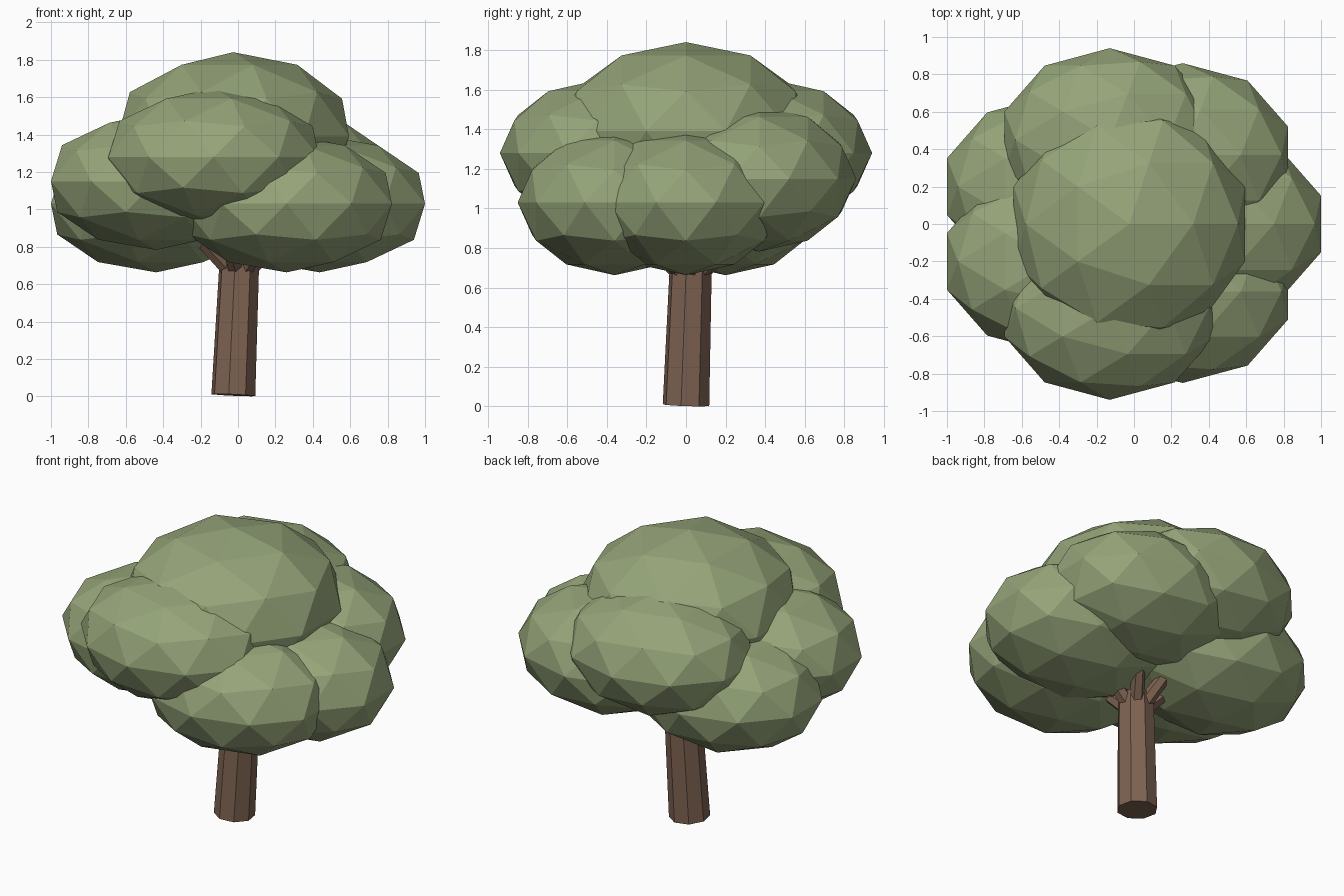
import bpy
import math
from mathutils import Vector

if "Cube" in bpy.data.objects:
    bpy.data.objects.remove(bpy.data.objects["Cube"])


def make_material(name, color):
    mat = bpy.data.materials.new(name)
    mat.diffuse_color = (*color, 1.0)
    mat.use_nodes = True
    mat.node_tree.nodes["Principled BSDF"].inputs["Base Color"].default_value = mat.diffuse_color
    return mat


leaf_green = make_material("leaf_green", (0.30, 0.37, 0.19))
bark_brown = make_material("bark_brown", (0.21, 0.125, 0.085))


def leaf_clump(name, center, radii):
    """Low-poly ellipsoid of leaves."""
    bpy.ops.mesh.primitive_ico_sphere_add(subdivisions=2, radius=1, location=center)
    obj = bpy.context.object
    obj.name = name
    obj.scale = radii
    obj.data.materials.append(leaf_green)


def limb(name, start, end, r_start, r_end, sides, spin=0.0):
    """Tapered prism running from start to end."""
    start, end = Vector(start), Vector(end)
    axis = end - start
    bpy.ops.mesh.primitive_cone_add(vertices=sides, radius1=r_start, radius2=r_end,
                                    depth=axis.length, location=(start + end) / 2)
    obj = bpy.context.object
    obj.name = name
    # Spin the prism about its own axis before leaning it
    for v in obj.data.vertices:
        x, y = v.co.x, v.co.y
        v.co.x = x * math.cos(spin) - y * math.sin(spin)
        v.co.y = x * math.sin(spin) + y * math.cos(spin)
    lean = Vector((0, 0, 1)).rotation_difference(axis)
    obj.rotation_euler = lean.to_euler()
    obj.data.materials.append(bark_brown)


# Crown: one large top clump over a ring of seven
leaf_clump("crown_top", (-0.025, 0, 1.39), (0.65, 0.65, 0.45))
ring = {
    "crown_right": (0.437, 0, 1.03),
    "crown_front_right": (0.26, -0.36, 1.03),
    "crown_back_right": (0.26, 0.37, 1.15),
    "crown_front": (-0.13, -0.45, 1.28),
    "crown_back": (-0.13, 0.45, 1.28),
    "crown_left_front": (-0.437, -0.2, 1.15),
    "crown_left_back": (-0.437, 0.2, 1.03),
}
for name, center in ring.items():
    leaf_clump(name, center, (0.592, 0.49, 0.367))

# Trunk: slightly leaning octagonal prism
limb("trunk", (-0.025, 0, 0.007), (0.008, 0.025, 0.74), 0.12, 0.108, 8, math.radians(33))

# Branches: short spokes from the trunk top into each lower clump
for name, center in ring.items():
    direction = Vector((center[0], center[1], 0)).normalized()
    start = Vector((0.005, 0.022, 0.67)) + direction * 0.05
    end = start + direction * 0.25 + Vector((0, 0, 0.24))
    limb(name.replace("crown", "branch"), start, end, 0.045, 0.035, 6)
